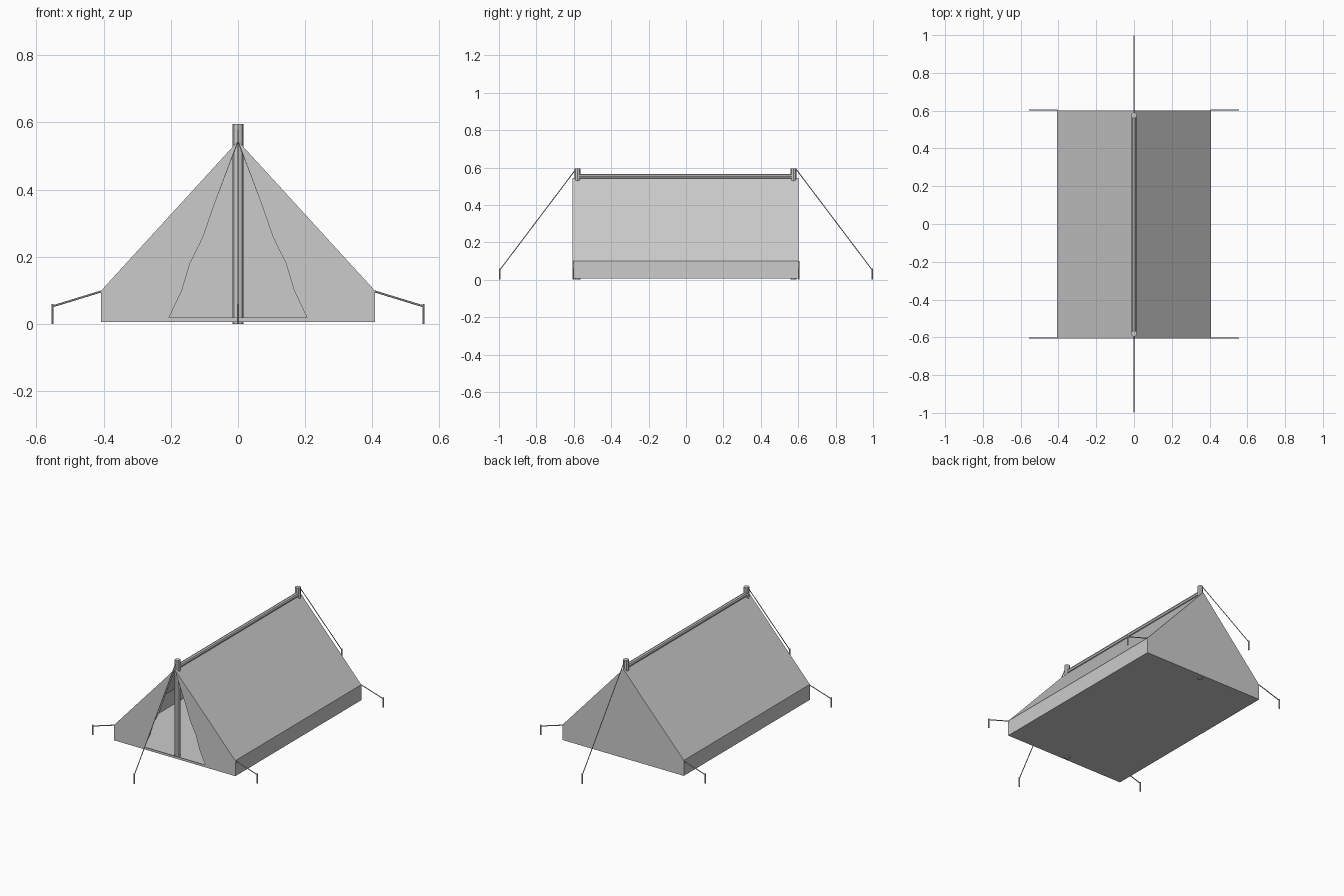
import bpy, bmesh
from mathutils import Vector

cube = bpy.data.objects.get("Cube")
if cube:
    bpy.data.objects.remove(cube, do_unlink=True)

# One plain grey for canvas, poles and ropes
grey = bpy.data.materials.new("plain_grey")
grey.use_nodes = True
grey.diffuse_color = (0.6, 0.6, 0.6, 1)
grey.node_tree.nodes["Principled BSDF"].inputs["Base Color"].default_value = (0.6, 0.6, 0.6, 1)

FRONT, BACK = -0.607, 0.602
HALF, BASE, EAVE, RIDGE = 0.407, 0.006, 0.1, 0.545


def finish(name, bm):
    bmesh.ops.recalc_face_normals(bm, faces=bm.faces)
    mesh = bpy.data.meshes.new(name)
    bm.to_mesh(mesh)
    bm.free()
    mesh.materials.append(grey)
    obj = bpy.data.objects.new(name, mesh)
    bpy.context.collection.objects.link(obj)
    return obj


def rod(name, start, end, radius, sides):
    """Straight bar between two points."""
    start, end = Vector(start), Vector(end)
    axis = end - start
    bm = bmesh.new()
    bmesh.ops.create_cone(bm, cap_ends=True, segments=sides, radius1=radius,
                          radius2=radius, depth=axis.length)
    obj = finish(name, bm)
    obj.location = (start + end) / 2
    obj.rotation_mode = 'QUATERNION'
    obj.rotation_quaternion = axis.to_track_quat('Z', 'Y')
    return obj


# Canvas shell: roof, low walls, floor, closed back, front with a curved doorway
bm = bmesh.new()
outline = [(-HALF, BASE), (-HALF, EAVE), (0, RIDGE), (HALF, EAVE), (HALF, BASE)]
front = [bm.verts.new((x, FRONT, z)) for x, z in outline]
back = [bm.verts.new((x, BACK, z)) for x, z in outline]
for i in range(4):
    bm.faces.new((front[i], front[i + 1], back[i + 1], back[i]))
bm.faces.new(back)
sill_low = bm.verts.new((0, FRONT, BASE))
sill_top = bm.verts.new((0, FRONT, 0.02))
bm.faces.new((front[0], sill_low, front[4], back[4], back[0]))
door = [(0.069, 0.36), (0.104, 0.259), (0.143, 0.18), (0.167, 0.1), (0.205, 0.02)]
for side, low, eave in ((-1, front[0], front[1]), (1, front[4], front[3])):
    edge = [bm.verts.new((side * x, FRONT, z)) for x, z in door]
    bm.faces.new([low, eave, front[2]] + edge + [sill_top, sill_low])
canvas = finish("tent_canvas", bm)
shell = canvas.modifiers.new("cloth_thickness", 'SOLIDIFY')
shell.thickness = 0.003
shell.offset = -1

# Upright poles and ridge pole
for end, y in (("front", -0.58), ("back", 0.575)):
    rod(end + "_pole", (0, y, 0), (0, y, 0.595), 0.016, 8)
rod("ridge_pole", (0, -0.58, 0.552), (0, 0.575, 0.552), 0.013, 8)

# Guy ropes and ground stakes at both ends and at the four corners
for end, s in (("front", -1), ("back", 1)):
    rod(end + "_guy_rope", (0, s * 0.588, 0.592), (0, s * 0.995, 0.053), 0.0025, 6)
    rod(end + "_stake", (0, s * 0.995, 0), (0, s * 0.995, 0.06), 0.004, 6)
    for side, t in (("right", -1), ("left", 1)):
        y = s * 0.604
        rod(f"{end}_{side}_corner_rope", (t * 0.405, y, 0.098), (t * 0.552, y, 0.053), 0.003, 6)
        rod(f"{end}_{side}_corner_stake", (t * 0.552, y, 0), (t * 0.552, y, 0.06), 0.004, 6)
